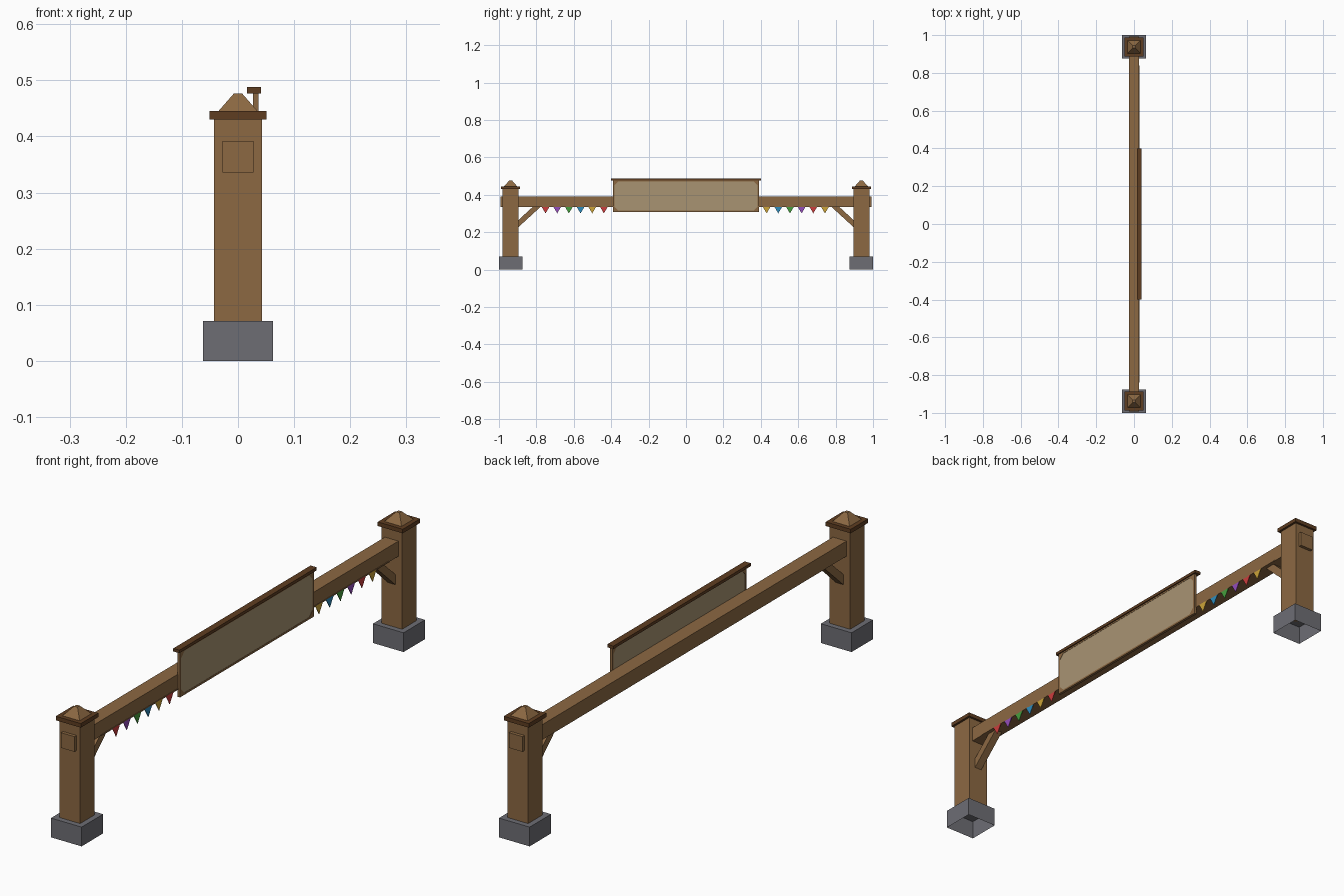
import bpy, bmesh, math
from mathutils import Vector

if "Cube" in bpy.data.objects:
    bpy.data.objects.remove(bpy.data.objects["Cube"])


def mat(name, r, g, b):
    lin = lambda c: c / 12.92 if c <= 0.04045 else ((c + 0.055) / 1.055) ** 2.4
    m = bpy.data.materials.new(name)
    m.diffuse_color = (lin(r), lin(g), lin(b), 1)
    m.use_nodes = True
    m.node_tree.nodes["Principled BSDF"].inputs["Base Color"].default_value = m.diffuse_color
    return m


WOOD = mat("wood", 0.55, 0.41, 0.26)
DARK = mat("dark_wood", 0.37, 0.24, 0.13)
TAN = mat("sign_tan", 0.66, 0.58, 0.45)
STONE = mat("stone", 0.43, 0.43, 0.455)
RED = mat("red_cloth", 0.80, 0.24, 0.24)
PURPLE = mat("purple_cloth", 0.58, 0.30, 0.73)
GREEN = mat("green_cloth", 0.27, 0.62, 0.24)
BLUE = mat("blue_cloth", 0.18, 0.55, 0.74)
YELLOW = mat("yellow_cloth", 0.80, 0.64, 0.22)


def finish(name, bm, material):
    bmesh.ops.recalc_face_normals(bm, faces=bm.faces)
    me = bpy.data.meshes.new(name)
    bm.to_mesh(me)
    bm.free()
    me.materials.append(material)
    ob = bpy.data.objects.new(name, me)
    bpy.context.collection.objects.link(ob)
    return ob


def box(name, lo, hi, material, top=1.0, open_bottom=False):
    """Box between two corners; top scales the upper face for a taper."""
    lo, hi = Vector(lo), Vector(hi)
    mid, size = (lo + hi) / 2, hi - lo
    bm = bmesh.new()
    bmesh.ops.create_cube(bm, size=1)
    for v in bm.verts:
        k = top if v.co.z > 0 else 1
        v.co = mid + Vector((v.co.x * size.x * k, v.co.y * size.y * k, v.co.z * size.z))
    if open_bottom:
        bm.normal_update()
        bmesh.ops.delete(bm, geom=[f for f in bm.faces if f.normal.z < -0.9], context='FACES')
    return finish(name, bm, material)


def prism(name, pts, x0, x1, material):
    """Extrude a (y, z) outline from x0 to x1."""
    bm = bmesh.new()
    face = bm.faces.new([bm.verts.new((x0, y, z)) for y, z in pts])
    ext = bmesh.ops.extrude_face_region(bm, geom=[face])["geom"]
    bmesh.ops.translate(bm, vec=(x1 - x0, 0, 0),
                        verts=[e for e in ext if isinstance(e, bmesh.types.BMVert)])
    return finish(name, bm, material)


# Posts with stone footings, caps and pyramid tops, plus a diagonal brace each
for s, side in ((-1, "front"), (1, "back")):
    def block(part, r, z0, z1, m, **kw):
        c = s * 0.9375
        box(f"{side}_{part}", (-r, c - r, z0), (r, c + r, z1), m, **kw)
    block("footing", 0.0625, 0, 0.071, STONE, open_bottom=True)
    block("post", 0.0425, 0.071, 0.43, WOOD)
    block("cap", 0.051, 0.43, 0.445, DARK)
    block("cap_pyramid", 0.035, 0.445, 0.477, WOOD, top=0.2)

    a, b = Vector((0.908, 0.235)), Vector((0.785, 0.348))
    n = (b - a).normalized().orthogonal() * 0.014
    prism(f"{side}_brace", [(s * p.x, p.y) for p in (a + n, b + n, b - n, a - n)],
          -0.015, 0.015, WOOD)

# Cross beam
box("beam", (-0.0275, -0.992, 0.336), (0.0275, 0.992, 0.392), WOOD)

# Sign: tan board with clipped corners inside a thin frame, and a top rail
Y, Z0, Z1, T, C = 0.390, 0.309, 0.478, 0.007, 0.02
y, z0, z1 = Y - T, Z0 + T, Z1 - T
board = [(-y + C, z0), (y - C, z0), (y, z0 + C), (y, z1 - C),
         (y - C, z1), (-y + C, z1), (-y, z1 - C), (-y, z0 + C)]
prism("sign_board", board, 0.0275, 0.0355, TAN)
for s, side in ((-1, "front"), (1, "back")):
    box(f"sign_frame_{side}", (0.0265, s * Y, Z0), (0.0365, s * y, Z1), WOOD)
    for za, d, level in ((z0, 1, "lower"), (z1, -1, "upper")):
        prism(f"sign_corner_{side}_{level}",
              [(s * y, za), (s * (y - C), za), (s * y, za + d * C)], 0.0265, 0.0365, WOOD)
box("sign_frame_bottom", (0.0265, -y, Z0), (0.0365, y, z0), WOOD)
box("sign_frame_top", (0.0265, -y, z1), (0.0365, y, Z1), WOOD)
box("sign_rail", (0.016, -0.4, 0.477), (0.041, 0.4, 0.488), DARK)

# Bunting: a string along the beam and six pennants on each side of the sign
box("bunting_string", (0.0265, -0.84, 0.336), (0.0295, 0.84, 0.340), WOOD)
rows = ((-0.751, (RED, PURPLE, GREEN, BLUE, YELLOW, RED)),
        (0.431, (YELLOW, BLUE, GREEN, PURPLE, RED, YELLOW)))
for start, colours in rows:
    for i, m in enumerate(colours):
        c = start + i * 0.0624
        prism("pennant", [(c - 0.022, 0.338), (c + 0.022, 0.338), (c, 0.301)],
              0.0275, 0.0295, m)
